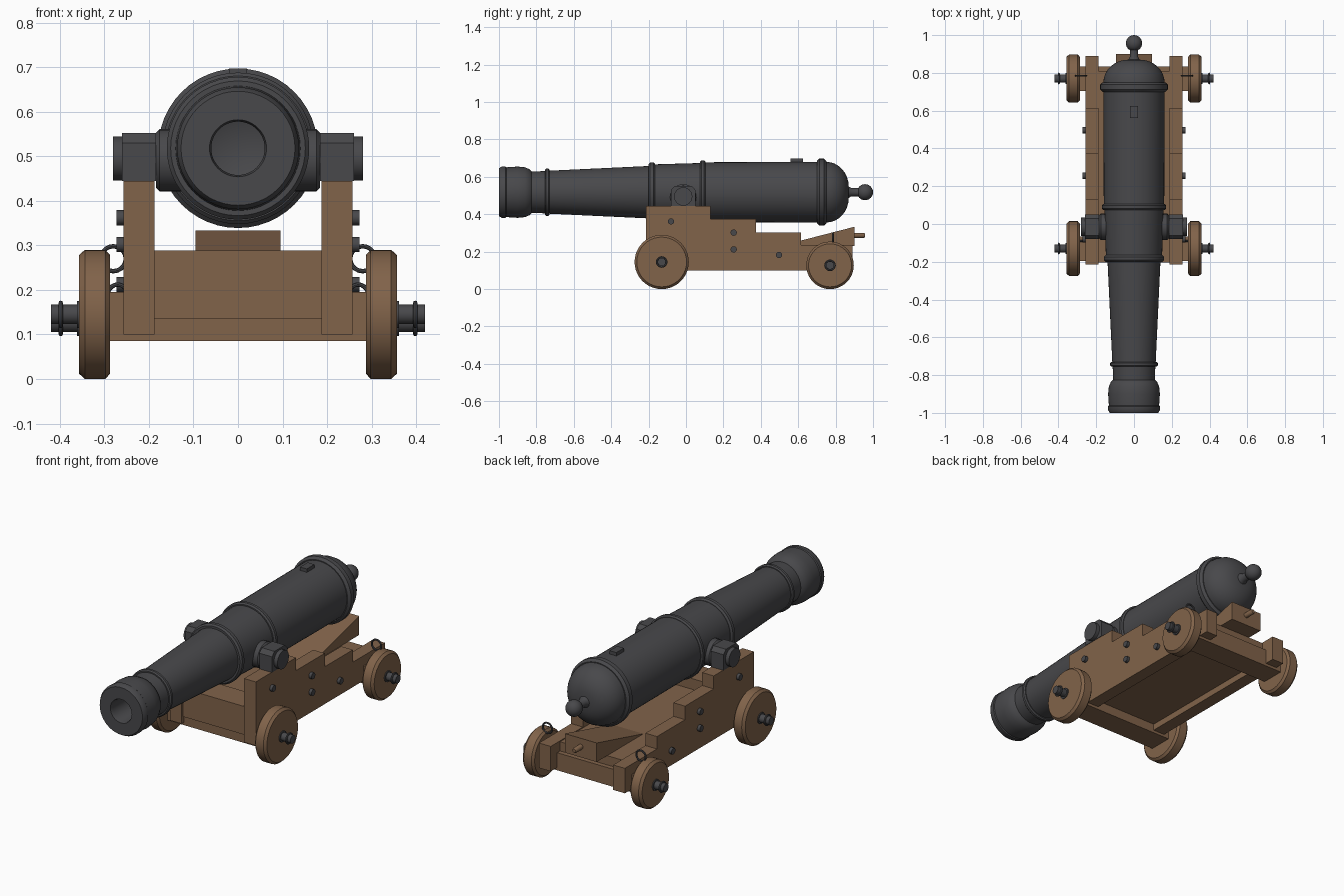
import bpy, bmesh, math
from mathutils import Matrix, Vector

if "Cube" in bpy.data.objects:
    bpy.data.objects.remove(bpy.data.objects["Cube"], do_unlink=True)


def material(name, rgb):
    m = bpy.data.materials.new(name)
    m.use_nodes = True
    m.diffuse_color = (*rgb, 1)
    m.node_tree.nodes["Principled BSDF"].inputs["Base Color"].default_value = (*rgb, 1)
    return m


WOOD = material("brown wood", (0.22, 0.125, 0.068))
IRON = material("dark iron", (0.065, 0.065, 0.07))


def finish(bm, name, mat, smooth=False):
    bmesh.ops.recalc_face_normals(bm, faces=bm.faces)
    me = bpy.data.meshes.new(name)
    bm.to_mesh(me)
    bm.free()
    ob = bpy.data.objects.new(name, me)
    bpy.context.collection.objects.link(ob)
    me.materials.append(mat)
    if smooth:
        bpy.ops.object.select_all(action='DESELECT')
        ob.select_set(True)
        bpy.context.view_layer.objects.active = ob
        bpy.ops.object.shade_smooth_by_angle(angle=math.radians(35))
    return ob


def box(name, mat, x, y, z):
    bm = bmesh.new()
    bmesh.ops.create_cube(bm, size=1)
    for v in bm.verts:
        v.co = [r[0] + (c + 0.5) * (r[1] - r[0]) for c, r in zip(v.co, (x, y, z))]
    return finish(bm, name, mat)


def prism(name, mat, x0, x1, outline):
    """Extrude a (y, z) outline from x0 to x1."""
    bm = bmesh.new()
    face = bm.faces.new([bm.verts.new((x0, y, z)) for y, z in outline])
    new = bmesh.ops.extrude_face_region(bm, geom=[face])["geom"]
    bmesh.ops.translate(bm, vec=(x1 - x0, 0, 0),
                        verts=[g for g in new if isinstance(g, bmesh.types.BMVert)])
    return finish(bm, name, mat)


def lathe(name, mat, profile, axis, centre, steps=32):
    """Revolve (distance along axis, radius) points around the X or Y axis."""
    bm = bmesh.new()
    pts = [Vector((a, r, 0) if axis == 'X' else (r, a, 0)) for a, r in profile]
    vs = [bm.verts.new(p) for p in pts]
    es = [bm.edges.new(pair) for pair in zip(vs, vs[1:])]
    bmesh.ops.spin(bm, geom=vs + es, cent=(0, 0, 0), steps=steps, angle=math.tau,
                   axis=(1, 0, 0) if axis == 'X' else (0, 1, 0))
    bmesh.ops.remove_doubles(bm, verts=bm.verts, dist=0.0001)
    bmesh.ops.translate(bm, vec=centre, verts=bm.verts)
    return finish(bm, name, mat, True)


def ring(name, centre, radius, thick, axis):
    circle = [(thick * math.cos(i * math.tau / 8), radius + thick * math.sin(i * math.tau / 8))
              for i in range(9)]
    return lathe(name, IRON, circle, axis, centre, 20)


def rod(name, mat, x0, x1, r, y, z, steps=20):
    return lathe(name, mat, [(x0, 0), (x0, r), (x1, r), (x1, 0)], 'X', (0, y, z), steps)


# Barrel with bore, muzzle swell, bands, rounded breech and knob
AXIS = 0.518
barrel = [(-0.6, 0), (-0.62, 0.06), (-0.985, 0.06), (-1, 0.064), (-1, 0.128), (-0.985, 0.137),
          (-0.965, 0.137), (-0.96, 0.133), (-0.9, 0.137), (-0.86, 0.133), (-0.835, 0.122),
          (-0.825, 0.11)]


def band(y0, y1, r, before, after):
    c = (y1 - y0) * 0.25
    return [(y0, before), (y0, r - c), (y0 + c, r), (y1 - c, r), (y1, r - c), (y1, after)]


barrel += band(-0.755, -0.73, 0.126, 0.113, 0.115)
barrel += band(-0.2, -0.165, 0.16, 0.14, 0.149)
barrel += band(0.075, 0.105, 0.17, 0.156, 0.16)
barrel += band(0.7, 0.75, 0.179, 0.162, 0.162)
barrel += [(0.75 + 0.12 * math.sin(t), 0.03 + 0.132 * math.cos(t))
           for t in (i * math.pi / 16 for i in range(1, 9))]
barrel += [(0.885, 0.022), (0.921, 0.022)]
barrel += [(0.957 - 0.043 * math.cos(t), 0.043 * math.sin(t))
           for t in (i * math.pi / 12 for i in range(3, 13))]
lathe("barrel", IRON, barrel, 'Y', (0, 0, AXIS), 48)
box("vent_block", IRON, (-0.02, 0.02), (0.56, 0.625), (0.66, 0.697))

# Carriage cross pieces
box("front_transom", WOOD, (-0.19, 0.19), (-0.205, -0.06), (0.135, 0.288))
box("carriage_floor", WOOD, (-0.19, 0.19), (-0.1, 0.81), (0.135, 0.23))
box("front_axle_beam", WOOD, (-0.29, 0.29), (-0.195, -0.065), (0.085, 0.195))
box("rear_axle_beam", WOOD, (-0.29, 0.29), (0.705, 0.835), (0.085, 0.18))

# Elevating wedge and its handle
prism("wedge", WOOD, -0.095, 0.095, [(0.5, 0.23), (0.9, 0.23), (0.9, 0.333)])
lathe("wedge_handle", WOOD, [(0.89, 0.014), (0.95, 0.014), (0.957, 0.01), (0.957, 0)],
      'Y', (0, 0, 0.287), 16)

# Stepped side plank outline
CHEEK = [(-0.215, 0.1), (-0.215, 0.445), (0.13, 0.445), (0.13, 0.375), (0.375, 0.375),
         (0.375, 0.302), (0.615, 0.302), (0.615, 0.235), (0.89, 0.235), (0.89, 0.1)]
TRUNNION_Y, TRUNNION_Z = -0.015, 0.495
CAP = [(-0.065, 0.445), (-0.065, 0.53), (-0.045, 0.552), (0.045, 0.552), (0.065, 0.53),
       (0.065, 0.445)]
BOLTS = [(-0.08, 0.362), (0.255, 0.302), (0.255, 0.212), (0.497, 0.182)]
WHEELS = [("front", -0.13, 0.145), ("rear", 0.77, 0.127)]

for side, s in (("left", 1), ("right", -1)):
    prism(side + "_cheek", WOOD, s * 0.187, s * 0.257, CHEEK)

    # Trunnion, its collar and cap
    rod(side + "_trunnion", IRON, s * 0.1, s * 0.281, 0.049, TRUNNION_Y, TRUNNION_Z, 24)
    lathe(side + "_trunnion_collar", IRON,
          [(s * 0.1, 0.07), (s * 0.176, 0.07), (s * 0.184, 0.062), (s * 0.184, 0)],
          'X', (0, TRUNNION_Y, 0.491), 24)
    prism(side + "_trunnion_cap", IRON, s * 0.184, s * 0.26,
          [(y + TRUNNION_Y, z) for y, z in CAP])

    # Side bolts
    for i, (y, z) in enumerate(BOLTS):
        rod(f"{side}_bolt_{i + 1}", IRON, s * 0.25, s * 0.273, 0.017, y, z, 12)

    # Lashing rings
    ring(side + "_rear_ring", (s * 0.28, 0.785, 0.27), 0.028, 0.005, 'Y')
    ring(side + "_front_ring", (s * 0.27, -0.09, 0.19), 0.022, 0.005, 'Y')

    # Wheels with axle ends and retaining rings
    for end, y, r in WHEELS:
        wheel = [(0.287, 0), (0.287, r - 0.012), (0.298, r), (0.344, r), (0.357, r - 0.012),
                 (0.357, 0)]
        lathe(f"{side}_{end}_wheel", WOOD, [(s * a, b) for a, b in wheel], 'X', (0, y, r), 40)
        rod(f"{side}_{end}_axle_end", IRON, s * 0.35, s * 0.42, 0.022, y, r, 16)
        ring(f"{side}_{end}_axle_ring", (s * 0.398, y, r), 0.026, 0.005, 'X')
        rod(f"{side}_{end}_axle_washer", IRON, s * 0.35, s * 0.362, 0.03, y, r, 16)
